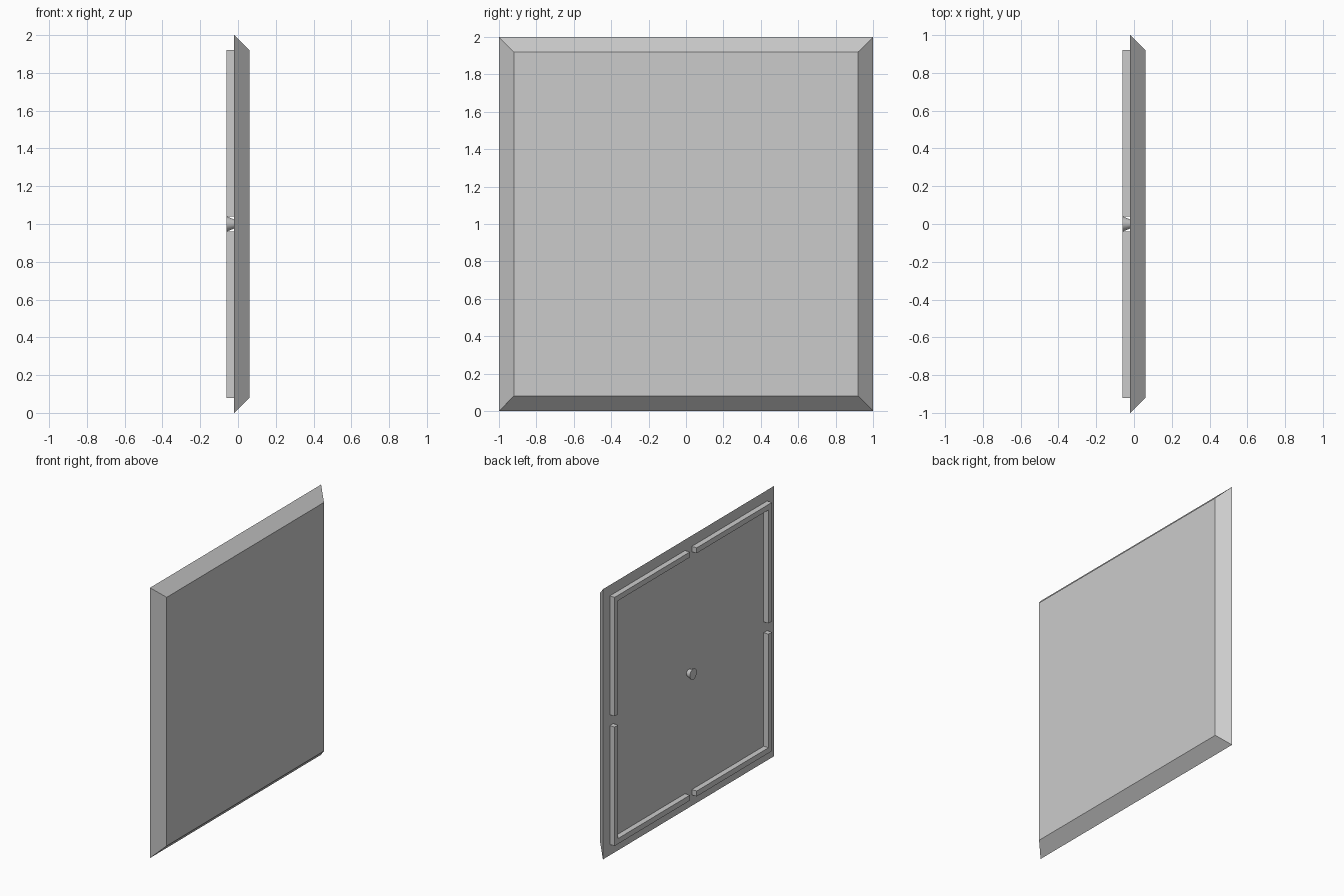
import bpy, bmesh, math
from mathutils import Matrix

if "Cube" in bpy.data.objects:
    bpy.data.objects.remove(bpy.data.objects["Cube"])

grey = bpy.data.materials.new("plain_grey")
grey.diffuse_color = (0.6, 0.6, 0.6, 1)
grey.use_nodes = True
grey.node_tree.nodes["Principled BSDF"].inputs["Base Color"].default_value = grey.diffuse_color

BACK, FACE, REAR = -0.02, 0.06, -0.06   # plate back, plate face, rear of ribs and peg
HALF, INSET, RIB, GAP = 1.0, 0.92, 0.04, 0.04


def finish(name, bm):
    bmesh.ops.recalc_face_normals(bm, faces=bm.faces[:])
    mesh = bpy.data.meshes.new(name)
    bm.to_mesh(mesh)
    bm.free()
    mesh.materials.append(grey)
    obj = bpy.data.objects.new(name, mesh)
    bpy.context.collection.objects.link(obj)
    return obj


def loft(name, sections):
    """Closed solid between two (x, outline) sections; outlines are (y, z) points."""
    bm = bmesh.new()
    a, b = [[bm.verts.new((x, y, z + 1)) for y, z in pts] for x, pts in sections]
    bm.faces.new(a)
    bm.faces.new(b)
    for i in range(len(a)):
        j = (i + 1) % len(a)
        bm.faces.new((a[i], a[j], b[j], b[i]))
    return finish(name, bm)


def square(h):
    return [(-h, -h), (h, -h), (h, h), (-h, h)]


# Square plate with chamfered border
loft("plate", [(BACK, square(HALF)), (FACE, square(INSET))])

# Four L-shaped corner ribs on the back, with gaps mid-side
inner = INSET - RIB
corner = [(GAP, INSET), (INSET, INSET), (INSET, GAP), (inner, GAP), (inner, inner), (GAP, inner)]
for sy in (-1, 1):
    for sz in (-1, 1):
        outline = [(sy * y, sz * z) for y, z in corner]
        name = "rib_" + ("upper" if sz > 0 else "lower") + ("_left" if sy > 0 else "_right")
        loft(name, [(REAR, outline), (BACK, outline)])

# Central peg, flaring away from the plate
bm = bmesh.new()
bmesh.ops.create_cone(
    bm, cap_ends=True, segments=32, radius1=0.04, radius2=0.024, depth=BACK - REAR,
    matrix=Matrix.Translation(((BACK + REAR) / 2, 0, 1)) @ Matrix.Rotation(math.pi / 2, 4, "Y"))
peg = finish("peg", bm)
bpy.context.view_layer.objects.active = peg
peg.select_set(True)
bpy.ops.object.shade_smooth_by_angle(angle=math.radians(30))
